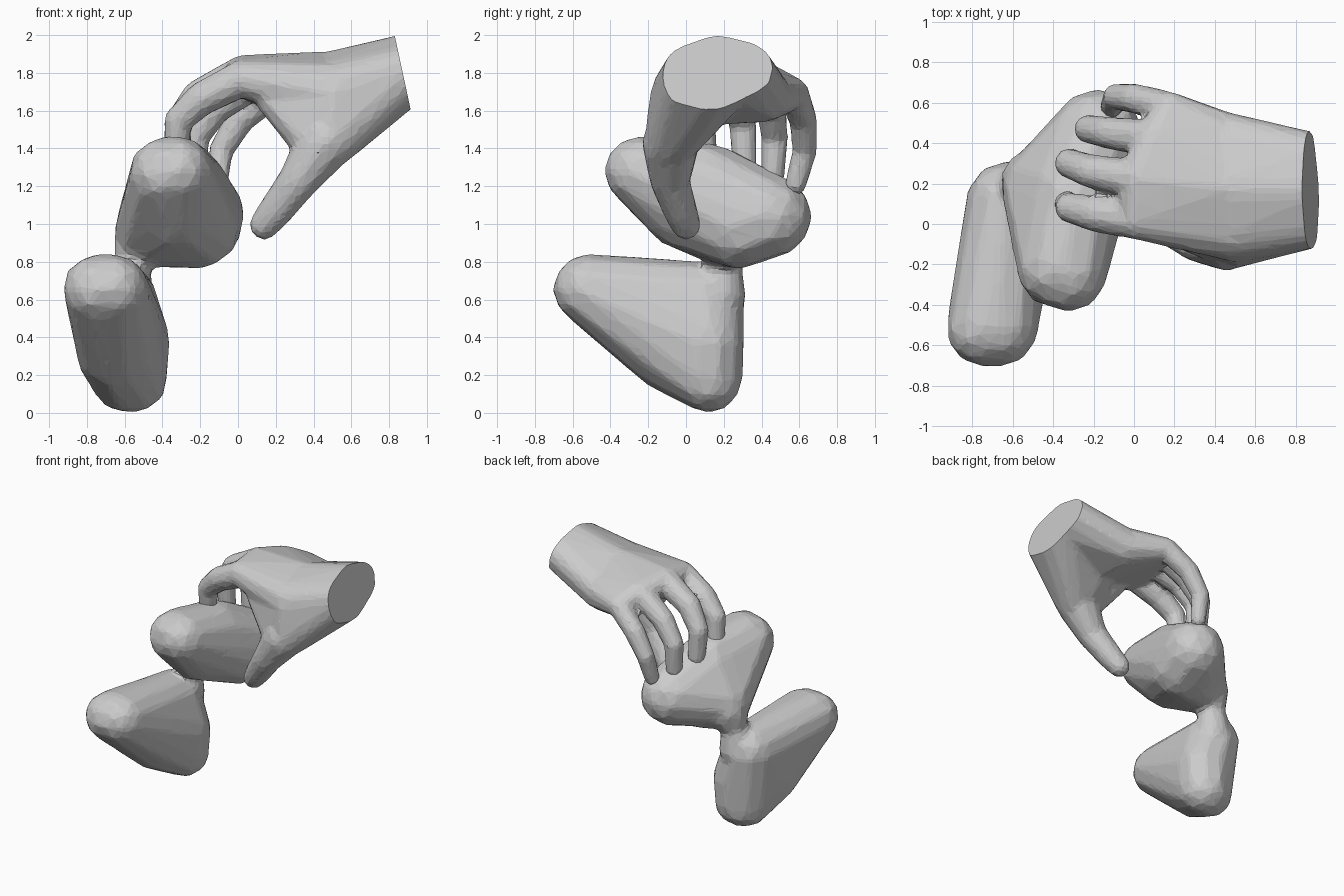
import bpy, bmesh
from mathutils import Vector

if "Cube" in bpy.data.objects:
    bpy.data.objects.remove(bpy.data.objects["Cube"])


def add_hull(bm, balls):
    """Closed convex skin stretched over balls (x, y, z, radius)."""
    tmp = bmesh.new()
    for x, y, z, r in balls:
        g = bmesh.ops.create_icosphere(tmp, subdivisions=2, radius=r)
        bmesh.ops.translate(tmp, verts=g["verts"], vec=(x, y, z))
    bmesh.ops.delete(tmp, geom=tmp.faces[:], context='FACES_ONLY')
    bmesh.ops.delete(tmp, geom=tmp.edges[:], context='EDGES_FACES')
    out = bmesh.ops.convex_hull(tmp, input=tmp.verts[:])
    junk = {e for k in ("geom_interior", "geom_unused") for e in out[k]
            if isinstance(e, bmesh.types.BMVert)}
    bmesh.ops.delete(tmp, geom=list(junk), context='VERTS')
    me = bpy.data.meshes.new("hull")
    tmp.to_mesh(me)
    tmp.free()
    bm.from_mesh(me)
    bpy.data.meshes.remove(me)


def add_limb(bm, balls):
    """Chain of hulls along a jointed path."""
    for a, b in zip(balls, balls[1:]):
        add_hull(bm, [a, b])


def sculpt(name, bm, voxel, smooth, ratio, cut=None):
    """Fuse the hulls to one skin, soften it and reduce it to facets."""
    me = bpy.data.meshes.new(name)
    bm.to_mesh(me)
    bm.free()
    ob = bpy.data.objects.new(name, me)
    bpy.context.collection.objects.link(ob)
    m = ob.modifiers.new("fuse", 'REMESH')
    m.mode, m.voxel_size = 'VOXEL', voxel
    m = ob.modifiers.new("soften", 'SMOOTH')
    m.iterations = smooth
    m = ob.modifiers.new("facet", 'DECIMATE')
    m.ratio = ratio
    dg = bpy.context.evaluated_depsgraph_get()
    new = bpy.data.meshes.new_from_object(ob.evaluated_get(dg))
    ob.modifiers.clear()
    ob.data = new
    new.name = name
    b2 = bmesh.new()
    b2.from_mesh(new)
    if cut:
        res = bmesh.ops.bisect_plane(b2, geom=b2.verts[:] + b2.edges[:] + b2.faces[:],
                                     plane_co=cut[0], plane_no=cut[1], clear_outer=True)
        rim = [e for e in res["geom_cut"] if isinstance(e, bmesh.types.BMEdge)]
        bmesh.ops.contextual_create(b2, geom=rim)
    bmesh.ops.recalc_face_normals(b2, faces=b2.faces[:])
    for f in b2.faces:
        f.smooth = False
    b2.to_mesh(new)
    b2.free()
    return ob


# Two rounded wedges joined by a thin neck
bm = bmesh.new()
add_hull(bm, [(-.745, -.52, .655, .185), (-.66, -.52, .655, .185),
              (-.61, .11, .17, .165), (-.55, .12, .18, .18), (-.65, -.10, .325, .21),
              (-.63, .11, .60, .20), (-.54, .12, .37, .185)])
add_hull(bm, [(-.38, -.22, 1.265, .20), (-.32, -.25, 1.28, .185),
              (-.34, -.03, 1.07, .20), (-.18, .45, 1.04, .22),
              (-.21, .28, .98, .22), (-.47, .18, .97, .19),
              (-.29, .12, 1.20, .23)])
add_limb(bm, [(-.58, .18, .62, .14), (-.56, .20, .79, .095),
              (-.50, .21, .93, .16), (-.32, .27, .94, .175)])
sculpt("joined_wedges", bm, .025, 2, .12)

# Palm, wrist and thumb mound
bm = bmesh.new()
wrist = [(.91, .17, 1.83, .185), (.91, .03, 1.82, .145), (.91, .31, 1.84, .14)]
index_k, middle_k = (.02, .02, 1.77, .10), (.02, .22, 1.795, .10)
ring_k, pinky_k = (.10, .42, 1.76, .095), (.18, .57, 1.69, .085)
heel, index_side = (.48, .17, 1.745, .17), (.50, -.01, 1.69, .18)
middle = [heel, index_side, (.44, .42, 1.68, .14)]
add_hull(bm, wrist + middle)
add_hull(bm, middle + [index_k, middle_k, ring_k, pinky_k])
add_hull(bm, wrist + [heel, index_side, (.50, -.07, 1.45, .15), (.37, -.06, 1.46, .115)])
add_hull(bm, [index_side, (.37, -.06, 1.47, .12), (.20, .0, 1.66, .105)])

# Thumb and four bent fingers
add_limb(bm, [(.46, -.08, 1.43, .155), (.32, -.085, 1.23, .108),
              (.20, -.03, 1.07, .092), (.14, .0, .995, .08)])
add_limb(bm, [index_k, (-.19, .05, 1.665, .092), (-.315, .08, 1.55, .076), (-.33, .10, 1.38, .065)])
add_limb(bm, [middle_k, (-.21, .26, 1.68, .086), (-.32, .30, 1.53, .074), (-.31, .31, 1.32, .065)])
add_limb(bm, [ring_k, (-.12, .45, 1.61, .082), (-.225, .47, 1.46, .072), (-.22, .46, 1.25, .062)])
add_limb(bm, [pinky_k, (.01, .62, 1.55, .076), (-.09, .63, 1.39, .066), (-.11, .58, 1.21, .058)])
sculpt("hand", bm, .02, 2, .14, (Vector((.87, .17, 1.81)), Vector((.977, 0, .21))))
